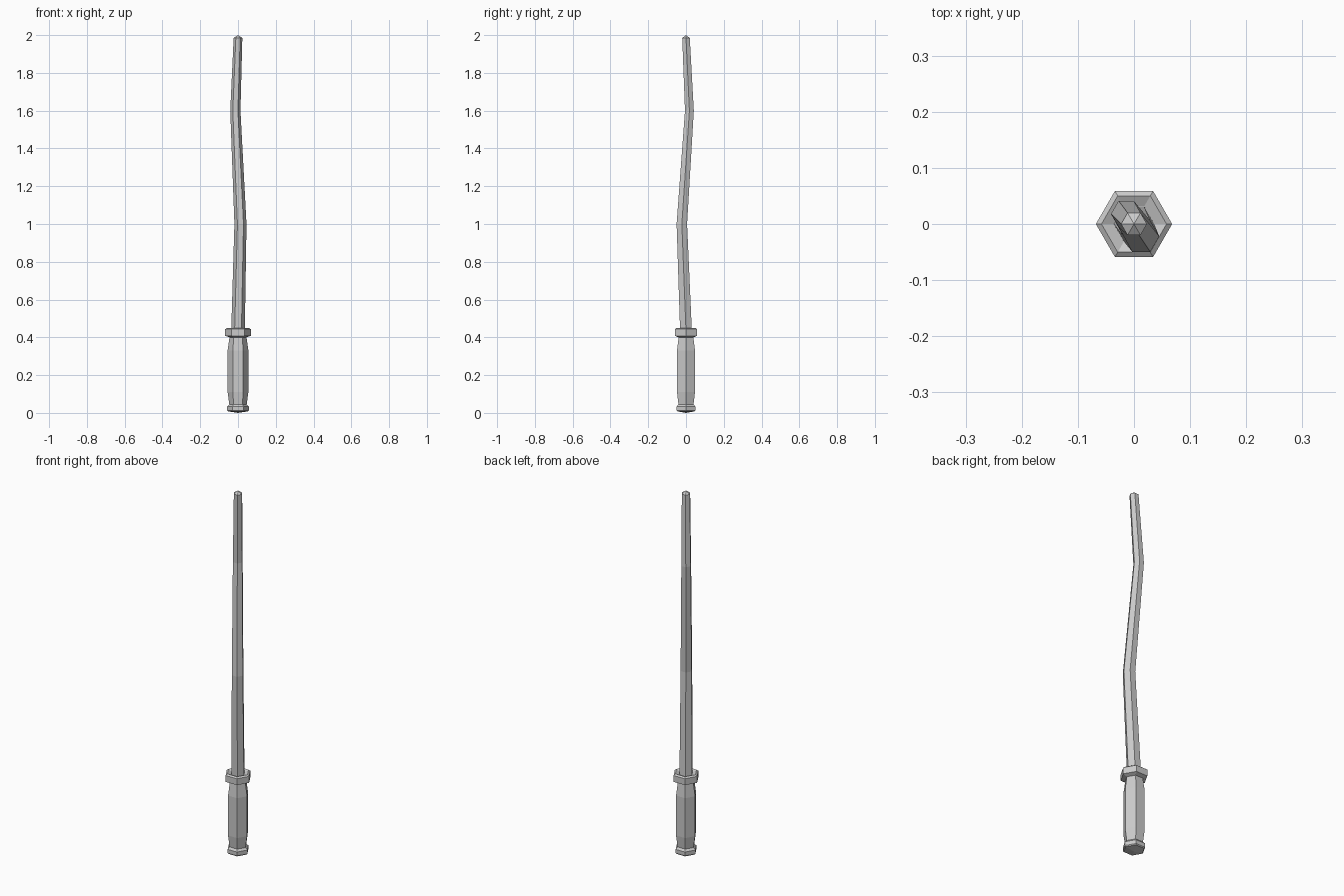
import bpy, bmesh
from math import cos, sin, pi

if "Cube" in bpy.data.objects:
    bpy.data.objects.remove(bpy.data.objects["Cube"])

def hex_loft(name, rings, cap_bottom=None, cap_top=None):
    """Loft hexagonal rings (x, y, z, radius); caps are apex heights or None for flat."""
    bm = bmesh.new()
    loops = [[bm.verts.new((x + r * cos(i * pi / 3), y + r * sin(i * pi / 3), z))
              for i in range(6)] for x, y, z, r in rings]
    for a, b in zip(loops, loops[1:]):
        for i in range(6):
            j = (i + 1) % 6
            bm.faces.new((a[i], a[j], b[j], b[i]))
    for loop, ring, apex in ((loops[0], rings[0], cap_bottom), (loops[-1], rings[-1], cap_top)):
        if apex is None:
            bm.faces.new(loop)
        else:
            v = bm.verts.new((ring[0], ring[1], apex))
            for i in range(6):
                bm.faces.new((loop[i], loop[(i + 1) % 6], v))
    bmesh.ops.recalc_face_normals(bm, faces=bm.faces)
    me = bpy.data.meshes.new(name)
    bm.to_mesh(me)
    bm.free()
    ob = bpy.data.objects.new(name, me)
    bpy.context.collection.objects.link(ob)
    return ob

# grip with pommel and flared collar, one turned profile (z, radius)
profile = [(0.008, 0.052), (0.013, 0.057), (0.034, 0.057), (0.045, 0.046),
           (0.11, 0.055), (0.33, 0.055), (0.40, 0.045), (0.408, 0.068),
           (0.443, 0.068), (0.45, 0.058), (0.44, 0.036)]
hex_loft("handle", [(0, 0, z, r) for z, r in profile], cap_bottom=0.0)

# crooked tapering shaft with a blunt point
hex_loft("shaft", [(0, 0, 0.43, 0.036), (0.013, -0.022, 1.0, 0.032),
                   (-0.014, 0.018, 1.6, 0.027), (0, 0, 1.985, 0.023)], cap_top=2.0)
